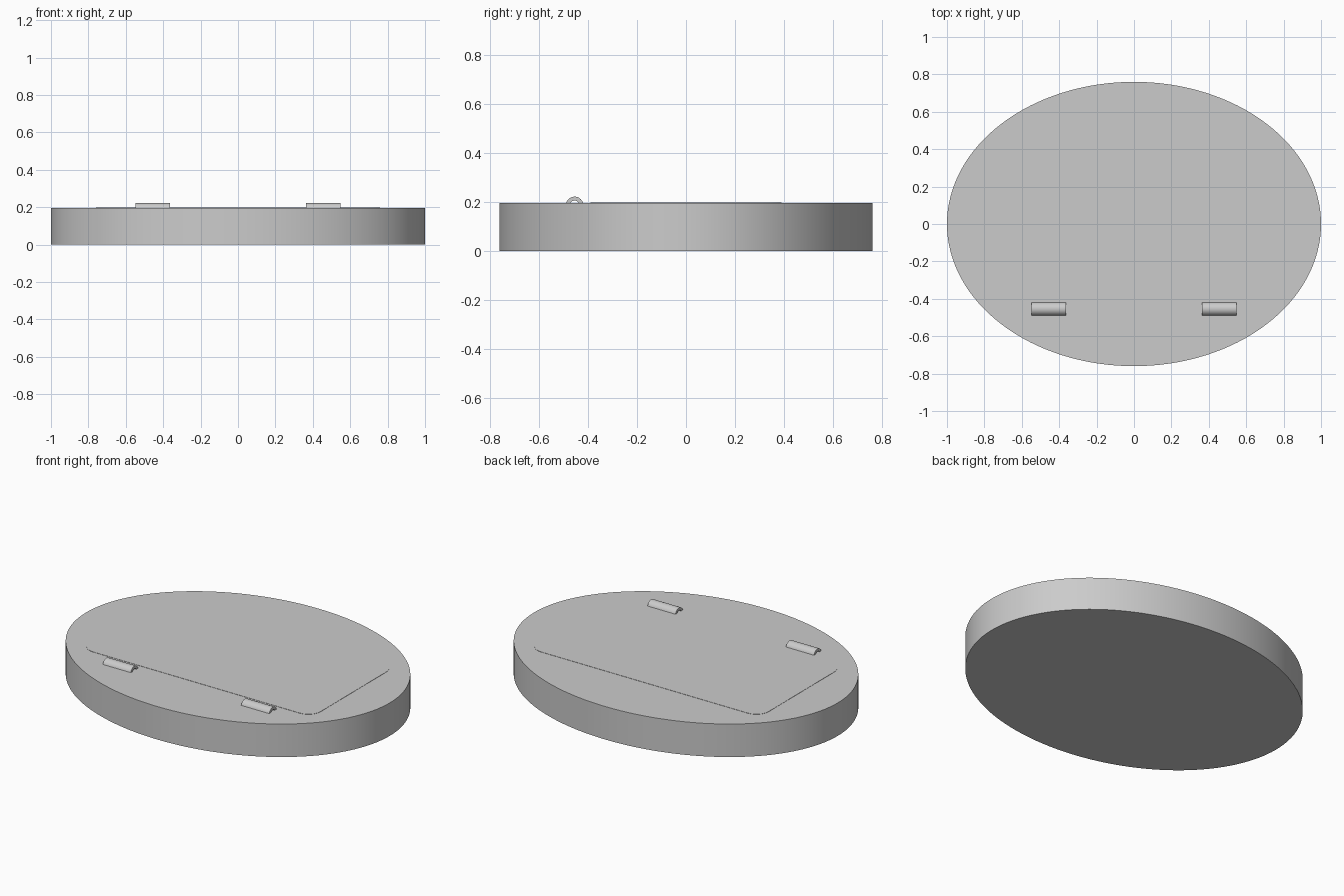
import bpy, bmesh, math

if "Cube" in bpy.data.objects:
    bpy.data.objects.remove(bpy.data.objects["Cube"])

grey = bpy.data.materials.new("plain_grey")
grey.diffuse_color = (0.6, 0.6, 0.6, 1)
grey.use_nodes = True
grey.node_tree.nodes["Principled BSDF"].inputs["Base Color"].default_value = grey.diffuse_color


def extrude_outline(name, pts, z0, z1):
    """Closed prism from an xy outline."""
    bm = bmesh.new()
    face = bm.faces.new([bm.verts.new((x, y, z0)) for x, y in pts])
    ext = bmesh.ops.extrude_face_region(bm, geom=[face])
    top = [g for g in ext["geom"] if isinstance(g, bmesh.types.BMVert)]
    bmesh.ops.translate(bm, verts=top, vec=(0, 0, z1 - z0))
    return finish(name, bm)


def finish(name, bm):
    bmesh.ops.recalc_face_normals(bm, faces=bm.faces)
    me = bpy.data.meshes.new(name)
    bm.to_mesh(me)
    bm.free()
    me.materials.append(grey)
    ob = bpy.data.objects.new(name, me)
    bpy.context.collection.objects.link(ob)
    bpy.ops.object.select_all(action='DESELECT')
    ob.select_set(True)
    bpy.context.view_layer.objects.active = ob
    bpy.ops.object.shade_smooth_by_angle(angle=math.radians(30))
    return ob


def rounded_rect(hx, hy, r, n=8):
    pts = []
    for q, (sx, sy) in enumerate([(1, 1), (-1, 1), (-1, -1), (1, -1)]):
        for i in range(n + 1):
            a = (q + i / n) * math.pi / 2
            pts.append((sx * (hx - r) + r * math.cos(a),
                        sy * (hy - r) + r * math.sin(a)))
    return pts


# Oval base
N = 128
oval = [(math.cos(2 * math.pi * i / N), 0.76 * math.sin(2 * math.pi * i / N))
        for i in range(N)]
extrude_outline("oval_base", oval, 0, 0.196)

# Nearly flush rounded panel set in the top
extrude_outline("top_panel", rounded_rect(0.76, 0.39, 0.08), 0.19, 0.1975)


# Hollow hinge barrels, partly sunk into the base
def barrel(name, x0, x1, y, z, ro, ri, n=32):
    bm = bmesh.new()
    rings = []
    for x, r in ((x0, ro), (x1, ro), (x1, ri), (x0, ri)):
        rings.append([bm.verts.new((x, y + r * math.cos(2 * math.pi * i / n),
                                    z + r * math.sin(2 * math.pi * i / n)))
                      for i in range(n)])
    for k in range(4):
        a, b = rings[k], rings[(k + 1) % 4]
        for i in range(n):
            j = (i + 1) % n
            bm.faces.new((a[i], a[j], b[j], b[i]))
    return finish(name, bm)


for side, x0 in (("left", -0.547), ("right", 0.363)):
    barrel(side + "_hinge_barrel", x0, x0 + 0.184, -0.454, 0.186, 0.036, 0.02)
